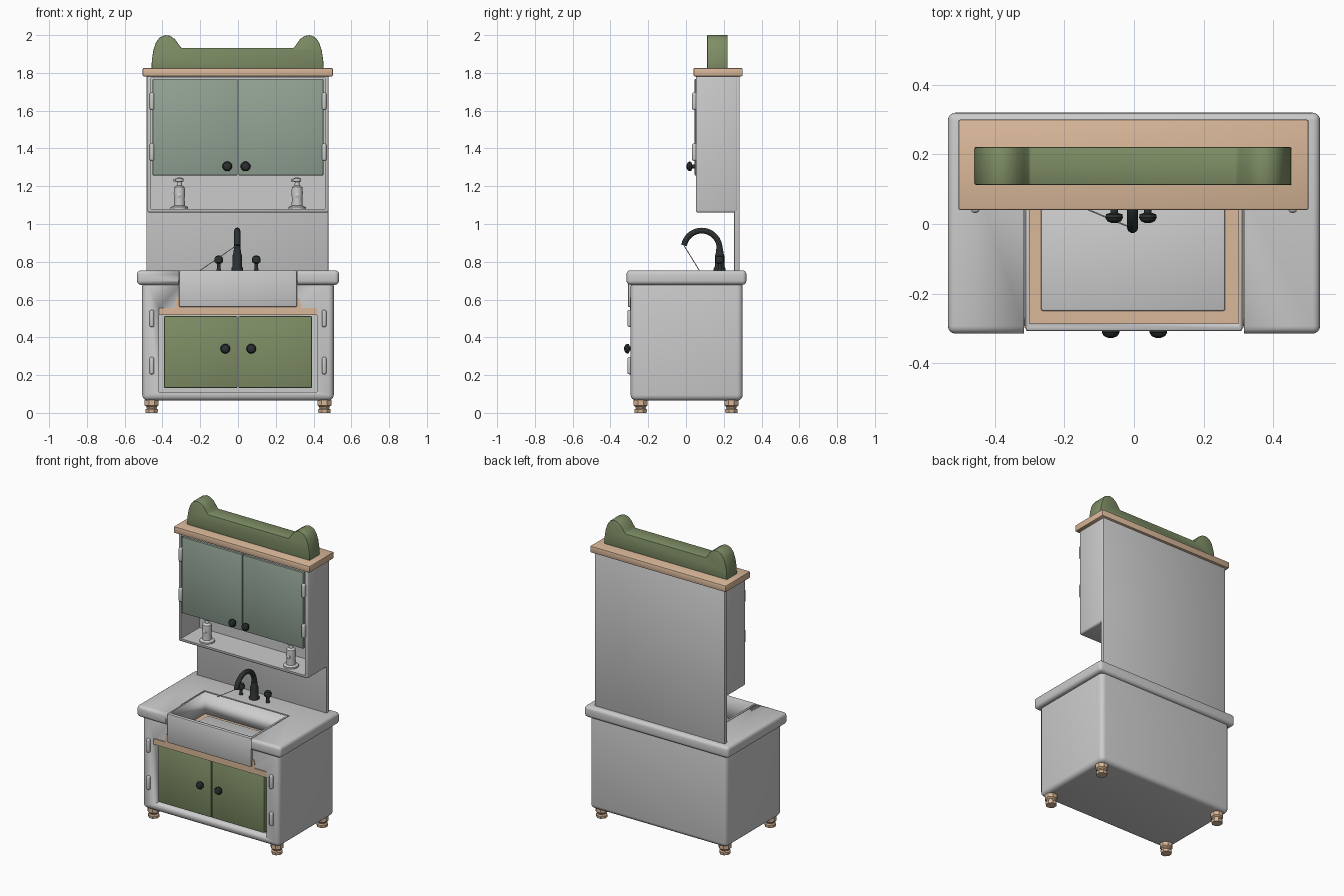
import bpy, bmesh, math
from mathutils import Matrix

if "Cube" in bpy.data.objects:
    bpy.data.objects.remove(bpy.data.objects["Cube"])


def mat(name, c):
    m = bpy.data.materials.new(name)
    m.diffuse_color = (*c, 1)
    m.use_nodes = True
    m.node_tree.nodes["Principled BSDF"].inputs["Base Color"].default_value = m.diffuse_color
    return m


GREEN = mat("green", (0.21, 0.27, 0.13))
SAGE = mat("sage", (0.29, 0.37, 0.30))
WOOD = mat("wood", (0.70, 0.48, 0.32))
BLACK = mat("black", (0.025, 0.03, 0.03))


def select(ob):
    bpy.ops.object.select_all(action='DESELECT')
    ob.select_set(True)
    bpy.context.view_layer.objects.active = ob


def finish(name, bm, material=None, bevel=0, seg=2):
    bmesh.ops.recalc_face_normals(bm, faces=bm.faces)
    me = bpy.data.meshes.new(name)
    bm.to_mesh(me)
    bm.free()
    ob = bpy.data.objects.new(name, me)
    bpy.context.collection.objects.link(ob)
    if material:
        me.materials.append(material)
    select(ob)
    if bevel:
        b = ob.modifiers.new("bevel", 'BEVEL')
        b.width, b.segments = bevel, seg
        b.limit_method, b.angle_limit = 'ANGLE', math.radians(40)
        bpy.ops.object.modifier_apply(modifier="bevel")
    bpy.ops.object.shade_smooth_by_angle(angle=math.radians(35))
    return ob


def box(name, x, y, z, material=None, bevel=0, seg=2):
    bm = bmesh.new()
    bmesh.ops.create_cube(bm, size=1)
    for v in bm.verts:
        v.co = [(a + b) / 2 + c * (b - a) for (a, b), c in zip((x, y, z), v.co)]
    return finish(name, bm, material, bevel, seg)


def cut(ob, *ranges):
    c = box("cutter", *ranges)
    c.hide_render = True
    select(ob)
    m = ob.modifiers.new("cut", 'BOOLEAN')
    m.operation, m.solver, m.object = 'DIFFERENCE', 'EXACT', c
    bpy.ops.object.modifier_apply(modifier="cut")
    bpy.data.objects.remove(c)


def extrude_y(name, pts, y0, y1, material, bevel=0):
    bm = bmesh.new()
    f = bm.faces.new([bm.verts.new((x, y0, z)) for x, z in pts])
    r = bmesh.ops.extrude_face_region(bm, geom=[f])
    for v in r["geom"]:
        if isinstance(v, bmesh.types.BMVert):
            v.co.y = y1
    return finish(name, bm, material, bevel)


def lathe(name, profile, loc, material=None, n=16, forward=False):
    bm = bmesh.new()
    rings = [[bm.verts.new((r * math.cos(2 * math.pi * (i + .5) / n),
                            r * math.sin(2 * math.pi * (i + .5) / n), z)) for i in range(n)]
             for r, z in profile]
    for a, b in zip(rings, rings[1:]):
        for i in range(n):
            bm.faces.new((a[i], a[(i + 1) % n], b[(i + 1) % n], b[i]))
    bm.faces.new(rings[0])
    bm.faces.new(rings[-1])
    if forward:
        bm.transform(Matrix.Rotation(math.pi / 2, 4, 'X'))
    bm.transform(Matrix.Translation(loc))
    return finish(name, bm, material)


def tube(name, pts, radius, material=None):
    cu = bpy.data.curves.new(name, 'CURVE')
    cu.dimensions, cu.bevel_depth, cu.bevel_resolution = '3D', radius, 3
    cu.use_fill_caps = True
    s = cu.splines.new('POLY')
    s.points.add(len(pts) - 1)
    for p, q in zip(s.points, pts):
        p.co = (*q, 1)
    ob = bpy.data.objects.new(name, cu)
    bpy.context.collection.objects.link(ob)
    if material:
        cu.materials.append(material)
    select(ob)
    bpy.ops.object.convert(target='MESH')
    bpy.ops.object.shade_smooth_by_angle(angle=math.radians(45))


# base cabinet with door recess and sink notch
base = box("base_cabinet", (-.507, .507), (-.293, .30), (.065, .70), None, .03, 4)
cut(base, (-.418, .418), (-.4, -.235), (.11, .556))
cut(base, (-.313, .313), (-.4, .092), (.54, .9))

# worktop, open at the front for the sink
top = box("worktop", (-.535, .535), (-.315, .32), (.678, .755), None, .022, 4)
cut(top, (-.316, .316), (-.4, .095), (.5, .9))

# stepped wooden sink support
step = [(.418, .517), (.418, .555), (.333, .555), (.333, .575), (.325, .61)]
extrude_y("sink_support", step + [(-x, z) for x, z in reversed(step)], -.297, .09, WOOD)

# apron sink and its floor
sink = box("sink", (-.312, .312), (-.308, .093), (.56, .755), None, .008)
cut(sink, (-.30, .30), (-.286, .08), (.5, .9))
box("sink_floor", (-.267, .262), (-.25, .06), (.60, .616), None, .006)

# doors
for s, side in ((-1, "left"), (1, "right")):
    box("lower_door_" + side, sorted((s * .002, s * .392)), (-.285, -.25), (.132, .512), GREEN, .006)
    box("upper_door_" + side, sorted((s * .002, s * .452)), (.046, .07), (1.257, 1.768), SAGE, .005)

# wall panel and upper cabinet
box("back_panel", (-.485, .478), (.255, .283), (.75, 1.787), None, .003)
upper = box("upper_cabinet", (-.48, .48), (.052, .275), (1.06, 1.787), None, .012, 3)
cut(upper, (-.46, .46), (-.1, .25), (1.08, 1.772))

# cornice and shaped crest
box("cornice", (-.505, .502), (.04, .30), (1.782, 1.826), WOOD, .006)
hump = [(-.458, 1.82), (-.456, 1.87), (-.448, 1.92), (-.435, 1.96), (-.415, 1.988), (-.385, 2.0),
        (-.36, 1.996), (-.335, 1.98), (-.315, 1.952), (-.30, 1.932)]
extrude_y("crest", hump + [(-x - .005, z) for x, z in reversed(hump)], .112, .221, GREEN, .004)

# feet
foot = [(.034, 0), (.036, .018), (.028, .024), (.030, .032), (.040, .04), (.040, .068)]
for x in (-.457, .457):
    for y in (-.24, .24):
        lathe("foot", foot, (x, y, 0), WOOD, 8)

# door knobs
knob = [(.011, 0), (.011, .018), (.024, .022), (.026, .032), (.02, .042), (.008, .047)]
for x, y, z in ((-.067, -.28, .34), (.07, -.28, .34), (-.057, .05, 1.305), (.04, .05, 1.305)):
    lathe("door_knob", knob, (x, y, z), BLACK, 16, True)

# hinges
for s in (-1, 1):
    for y, z in ((-.298, .50), (-.298, .25), (.044, 1.65), (.044, 1.38)):
        box("hinge", (s * .456 - .012, s * .456 + .012), (y - .012, y + .015), (z - .046, z + .046), None, .01, 3)

# tap: body, arched spout, handles
lathe("tap_body", [(.032, .75), (.032, .765), (.026, .775), (.026, .83), (.021, .845), (.018, .87)],
      (-.004, .178, 0), BLACK)
arc = [(-.004, .083 + .095 * math.cos(math.radians(a)), .87 + .095 * math.sin(math.radians(a)))
       for a in range(0, 171, 10)]
tube("tap_spout", [(-.004, .178, .82)] + arc, .016, BLACK)
handle = [(.014, .75), (.010, .765), (.010, .79), (.022, .797), (.024, .815), (.018, .828), (.006, .833)]
for x in (-.102, .097):
    lathe("tap_handle", handle, (x, .178, 0), BLACK)

# thin cord from spout to sink rim
tube("cord", [(-.01, -.01, .885), (-.2, .07, .755)], .002)

# pump bottles on the open shelf
bottle = [(.047, 1.078), (.047, 1.09), (.03, 1.097), (.028, 1.135), (.031, 1.165), (.028, 1.195),
          (.014, 1.205), (.012, 1.222), (.022, 1.226), (.022, 1.24), (.008, 1.246)]
for x in (-.31, .313):
    lathe("pump_bottle", bottle, (x, .115, 0))
    tube("pump_nozzle", [(x, .115, 1.235), (x - .033, .115, 1.232)], .007)
    lathe("bottle_badge", [(.013, 0), (.013, .006), (.008, .009)], (x, .09, 1.152), None, 12, True)
